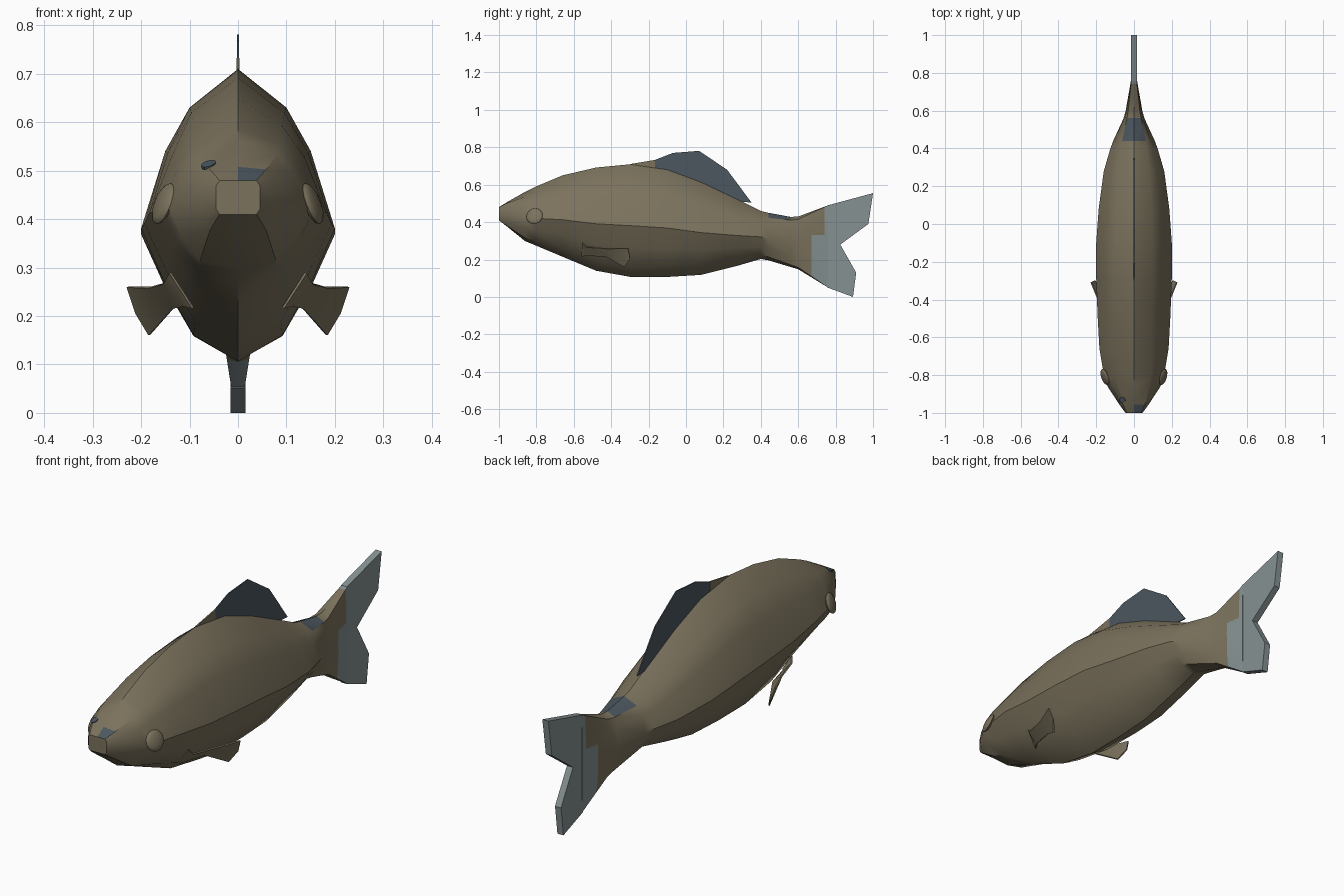
import bpy, bmesh, math
from mathutils import Vector

if "Cube" in bpy.data.objects:
    bpy.data.objects.remove(bpy.data.objects["Cube"])


def material(name, rgb):
    m = bpy.data.materials.new(name)
    m.diffuse_color = (*rgb, 1)
    m.use_nodes = True
    m.node_tree.nodes["Principled BSDF"].inputs["Base Color"].default_value = m.diffuse_color
    return m


BROWN = material("olive brown", (0.2, 0.17, 0.11))
PALE = material("pale grey", (0.235, 0.283, 0.287))
DARK = material("dark slate", (0.072, 0.095, 0.114))


def finish(bm, name, mats, angle=35):
    bmesh.ops.recalc_face_normals(bm, faces=bm.faces)
    me = bpy.data.meshes.new(name)
    bm.to_mesh(me)
    bm.free()
    ob = bpy.data.objects.new(name, me)
    bpy.context.collection.objects.link(ob)
    for m in mats:
        me.materials.append(m)
    bpy.ops.object.select_all(action='DESELECT')
    ob.select_set(True)
    bpy.context.view_layer.objects.active = ob
    bpy.ops.object.shade_smooth_by_angle(angle=math.radians(angle))
    return ob


def side_plate(name, outline, thick, mat):
    """Extrude a side-view (y, z) outline across x."""
    bm = bmesh.new()
    f = bm.faces.new([bm.verts.new((-thick / 2, y, z)) for y, z in outline])
    r = bmesh.ops.extrude_face_region(bm, geom=[f])
    verts = [v for v in r['geom'] if isinstance(v, bmesh.types.BMVert)]
    bmesh.ops.translate(bm, verts=verts, vec=(thick, 0, 0))
    return finish(bm, name, [mat])


# Body: half section (x factor, height factor), blended towards a box at snout and tail
ROUND = [(0, 1), (.5, .868), (.75, .72), (1, .455), (.76, .27), (.46, .09), (0, 0)]
BOX = [(0, 1), (.85, 1), (1, .85), (1, .5), (1, .15), (.85, 0), (0, 0)]
# y, top z, bottom z, half width, boxiness
RINGS = [
    (-1.0, .48, .41, .045, 1), (-.955, .508, .375, .078, .7), (-.86, .562, .298, .14, .25),
    (-.81, .587, .278, .158, .15), (-.66, .65, .215, .183, 0), (-.48, .692, .14, .193, 0),
    (-.29, .71, .106, .2, 0), (-.1, .682, .107, .2, 0), (.08, .615, .118, .187, 0),
    (.28, .52, .168, .16, 0), (.4, .46, .203, .125, .1), (.44, .45, .196, .11, .2),
    (.56, .428, .16, .055, .5), (.6, .43, .148, .044, .6), (.76, .49, .05, .016, 1),
]
bm = bmesh.new()
loops = []
for y, top, bot, w, box in RINGS:
    half = [(a + (c - a) * box, b + (d - b) * box) for (a, b), (c, d) in zip(ROUND, BOX)]
    full = half + [(-x, h) for x, h in half[-2:0:-1]]
    loops.append([bm.verts.new((x * w, y, bot + h * (top - bot))) for x, h in full])
n = len(loops[0])
for a, b in zip(loops, loops[1:]):
    for i in range(n):
        j = (i + 1) % n
        bm.faces.new((a[i], a[j], b[j], b[i]))
bm.faces.new(loops[0])
bm.faces.new(loops[-1])
# Cut the tail root where its colour changes
for co, no in (((0, .74, 0), (0, 1, 0)), ((0, .67, 0), (0, 1, 0))):
    bmesh.ops.bisect_plane(bm, geom=bm.verts[:] + bm.edges[:] + bm.faces[:], plane_co=co, plane_no=no)
rear = [f for f in bm.faces if f.calc_center_median().y > .67]
geom = set(rear) | {e for f in rear for e in f.edges} | {v for f in rear for v in f.verts}
bmesh.ops.bisect_plane(bm, geom=list(geom), plane_co=(0, 0, .33), plane_no=(0, 0, 1))
bmesh.ops.recalc_face_normals(bm, faces=bm.faces)
for f in bm.faces:
    c = f.calc_center_median()
    if c.y > .74 or (c.y > .67 and c.z < .33):
        f.material_index = 1
    elif .44 < c.y < .56 and f.normal.z > .3 and c.z > .4 and abs(c.x) < .045:
        f.material_index = 2
    elif -.999 < c.y < -.955 and 0 < c.x < .035 and f.normal.z > .3:
        f.material_index = 2
body = finish(bm, "body", [BROWN, PALE, DARK])

# Forked tail fin
side_plate("tail_fin", [(.755, .489), (1, .555), (.975, .39), (.825, .28),
                        (.91, .13), (.893, 0), (.755, .051)], .03, PALE)

# Dorsal fin, with a body-coloured leading edge
side_plate("dorsal_fin", [(-.165, .66), (-.165, .733), (-.07, .77), (.07, .781), (.22, .68),
                          (.35, .505), (.27, .51), (.08, .59)], .005, DARK)
side_plate("dorsal_fin_front", [(-.3, .69), (-.3, .71), (-.165, .733), (-.165, .66)], .006, BROWN)

# Paired pectoral fins and eyes
UPPER = [(.142, -.555, .288), (.155, -.535, .265), (.185, -.42, .257), (.23, -.31, .259)]
LOWER = [(.095, -.56, .215), (.112, -.535, .22), (.135, -.43, .215), (.185, -.33, .16)]
for s, side in ((1, "right"), (-1, "left")):
    bm = bmesh.new()
    up, low = ([bm.verts.new((s * x, y, z)) for x, y, z in row] for row in (UPPER, LOWER))
    for i in range(3):
        bm.faces.new((up[i], up[i + 1], low[i + 1], low[i]))
    tip = bm.verts.new((s * .212, -.3, .205))
    bm.faces.new((up[3], tip, low[3]))
    bmesh.ops.recalc_face_normals(bm, faces=bm.faces)
    bmesh.ops.solidify(bm, geom=bm.faces[:], thickness=.006)
    finish(bm, side + "_pectoral_fin", [BROWN])

    ok, loc, nor, _ = body.closest_point_on_mesh(Vector((s * .2, -.82, .45)))
    bm = bmesh.new()
    bmesh.ops.create_uvsphere(bm, u_segments=16, v_segments=8, radius=.045)
    bmesh.ops.scale(bm, verts=bm.verts, vec=(1, 1, .3))
    bmesh.ops.transform(bm, verts=bm.verts, matrix=nor.to_track_quat('Z', 'Y').to_matrix().to_4x4())
    bmesh.ops.translate(bm, verts=bm.verts, vec=loc)
    finish(bm, side + "_eye", [BROWN])

# Dark spot on the snout
ok, loc, nor, _ = body.closest_point_on_mesh(Vector((-.06, -.93, .51)))
bm = bmesh.new()
bmesh.ops.create_cone(bm, cap_ends=True, segments=10, radius1=.016, radius2=.016, depth=.006)
bmesh.ops.transform(bm, verts=bm.verts, matrix=nor.to_track_quat('Z', 'Y').to_matrix().to_4x4())
bmesh.ops.translate(bm, verts=bm.verts, vec=loc)
finish(bm, "snout_spot", [DARK])
